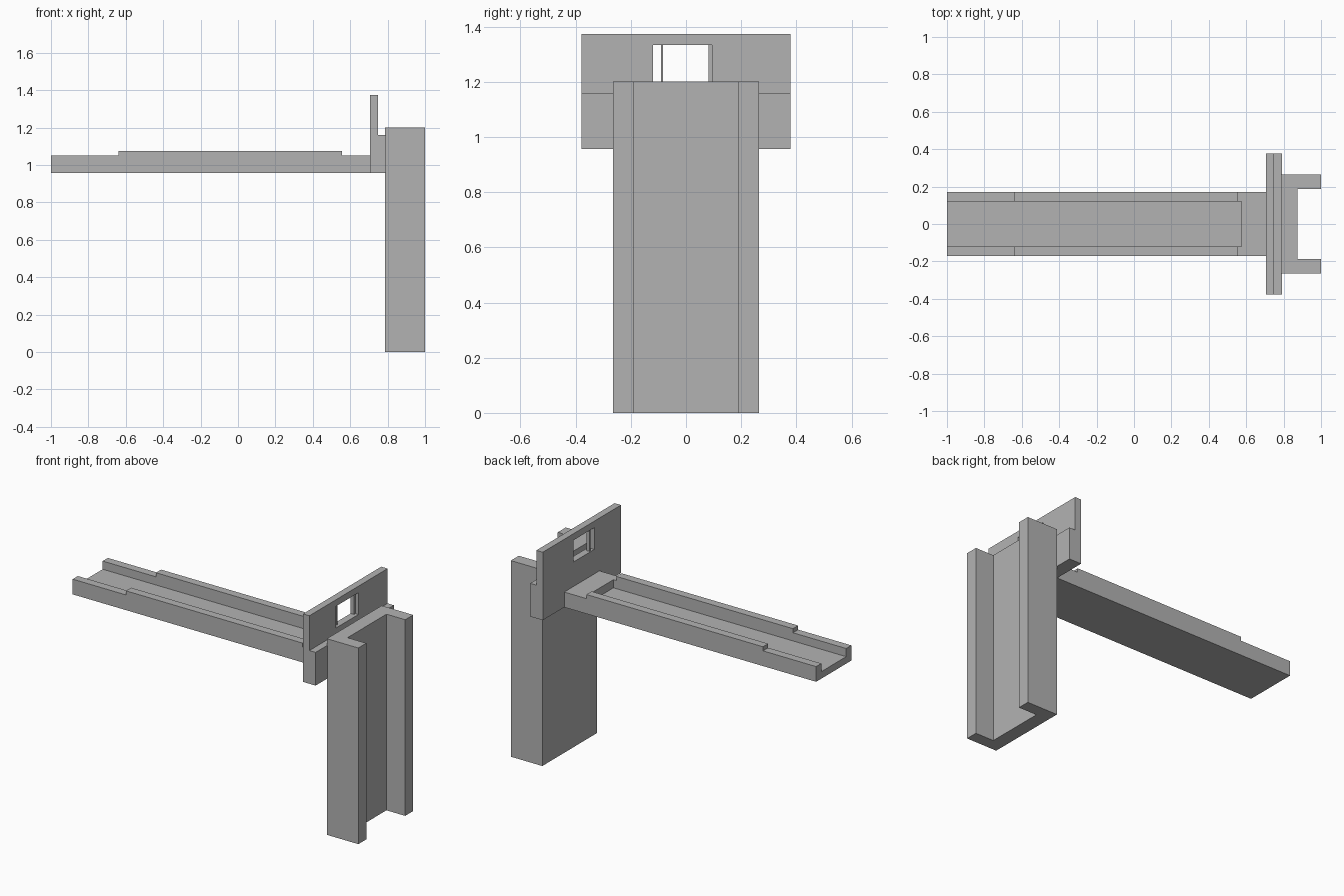
import bpy
import bmesh
from mathutils import Vector

cube = bpy.data.objects.get("Cube")
if cube:
    bpy.data.objects.remove(cube, do_unlink=True)

grey = bpy.data.materials.new("plain grey")
grey.use_nodes = True
colour = (0.45, 0.45, 0.45, 1)
grey.diffuse_color = colour
grey.node_tree.nodes["Principled BSDF"].inputs["Base Color"].default_value = colour


def prism(name, profile, direction):
    """Extrude a closed outline of 3D points along a direction."""
    bm = bmesh.new()
    face = bm.faces.new([bm.verts.new(p) for p in profile])
    moved = bmesh.ops.extrude_face_region(bm, geom=[face])["geom"]
    verts = [v for v in moved if isinstance(v, bmesh.types.BMVert)]
    bmesh.ops.translate(bm, verts=verts, vec=Vector(direction))
    bmesh.ops.recalc_face_normals(bm, faces=bm.faces)
    mesh = bpy.data.meshes.new(name)
    bm.to_mesh(mesh)
    bm.free()
    mesh.materials.append(grey)
    obj = bpy.data.objects.new(name, mesh)
    bpy.context.collection.objects.link(obj)
    return obj


def box(name, xs, ys, zs):
    base = [(xs[i], ys[j], zs[0]) for i, j in ((0, 0), (1, 0), (1, 1), (0, 1))]
    return prism(name, base, (0, 0, zs[1] - zs[0]))


def side_prism(name, outline, half_width):
    """Extrude an x-z outline symmetrically across y."""
    return prism(name, [(x, -half_width, z) for x, z in outline],
                 (0, 2 * half_width, 0))


def cut(obj, cutter):
    cutter.hide_render = True
    mod = obj.modifiers.new("cut", 'BOOLEAN')
    mod.operation = 'DIFFERENCE'
    mod.solver = 'EXACT'
    mod.object = cutter
    bpy.context.view_layer.objects.active = obj
    bpy.ops.object.modifier_apply(modifier=mod.name)
    bpy.data.objects.remove(cutter, do_unlink=True)


BASE = 0.957

# Long rail with raised side walls and an open-ended channel
rail = side_prism("rail", [(-1, BASE), (0.71, BASE), (0.71, 1.05), (0.555, 1.05),
                           (0.555, 1.075), (-0.64, 1.075), (-0.64, 1.05),
                           (-1, 1.05)], 0.17)
cut(rail, box("channel_cutter", (-1.1, 0.575), (-0.12, 0.12), (1.0, 1.2)))

# Upright plate with a stepped lower block behind it
plate = side_prism("upright_plate", [(0.705, BASE), (0.79, BASE), (0.79, 1.16),
                                     (0.748, 1.16), (0.748, 1.373),
                                     (0.705, 1.373)], 0.378)
cut(plate, box("window_cutter", (0.6, 0.9), (-0.12, 0.095), (1.2, 1.333)))

# Lip and thin bar inside the window
box("window_lip", (0.705, 0.728), (0.082, 0.1), (1.195, 1.338))
box("window_bar", (0.71, 0.73), (-0.09, -0.083), (1.195, 1.338))

# Channel-section column
half = [(0.787, 0.265), (1.0, 0.265), (1.0, 0.188), (0.873, 0.188)]
outline = half + [(x, -y) for x, y in reversed(half)]
prism("column", [(x, y, 0) for x, y in outline], (0, 0, 1.2))
